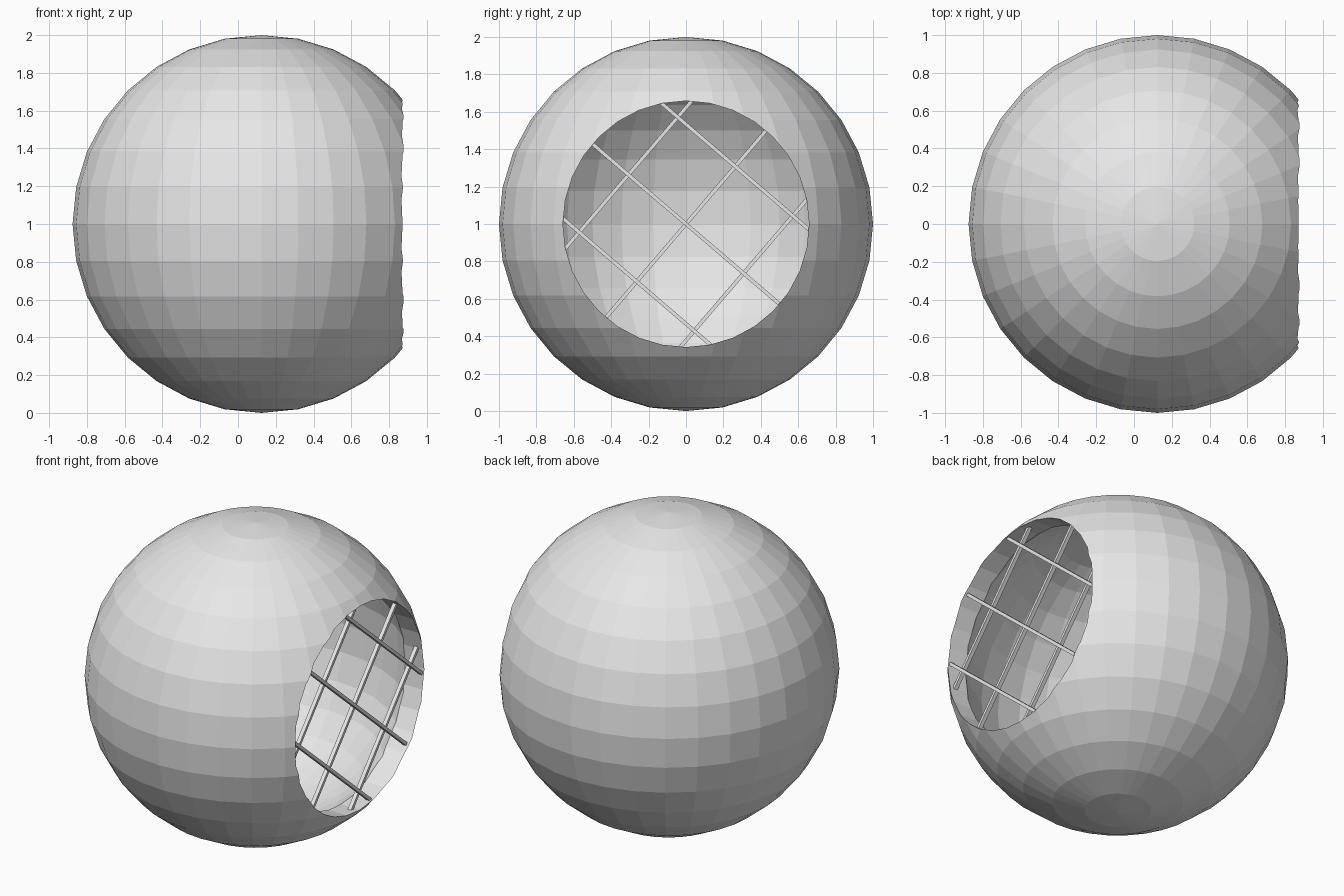
import bpy
from math import radians, sqrt
from mathutils import Matrix, Vector

if "Cube" in bpy.data.objects:
    bpy.data.objects.remove(bpy.data.objects["Cube"], do_unlink=True)

CENTRE = Vector((0.124, 0, 1))
HOLE_RADIUS = 0.658
SPACING = 0.405

grey = bpy.data.materials.new("light grey")
grey.use_nodes = True
colour = (0.8, 0.8, 0.8, 1)
grey.diffuse_color = colour
grey.node_tree.nodes["Principled BSDF"].inputs["Base Color"].default_value = colour

# Hollow faceted ball
bpy.ops.mesh.primitive_uv_sphere_add(segments=32, ring_count=16, radius=1, location=CENTRE)
shell = bpy.context.object
shell.name = "hollow_ball"
shell.data.materials.append(grey)
wall = shell.modifiers.new("wall", 'SOLIDIFY')
wall.thickness = 0.1
wall.offset = -1
bpy.ops.object.modifier_apply(modifier=wall.name)

# Round opening on the side
bpy.ops.mesh.primitive_cylinder_add(vertices=32, radius=HOLE_RADIUS, depth=1,
                                    location=CENTRE + Vector((0.85, 0, 0)),
                                    rotation=(0, radians(90), 0))
cutter = bpy.context.object
cutter.name = "opening_cutter"
cutter.hide_render = True
cutter.data.materials.append(grey)
bpy.context.view_layer.objects.active = shell
cut = shell.modifiers.new("opening", 'BOOLEAN')
cut.operation = 'DIFFERENCE'
cut.solver = 'EXACT'
cut.object = cutter
bpy.ops.object.modifier_apply(modifier=cut.name)
bpy.data.objects.remove(cutter, do_unlink=True)


def bar(name, angle, offset, depth):
    """Thin square bar across the opening, ending just inside its wall."""
    length = 2 * sqrt(HOLE_RADIUS ** 2 - offset ** 2) + 0.01
    bpy.ops.mesh.primitive_cube_add(size=1)
    obj = bpy.context.object
    obj.name = name
    obj.data.transform(Matrix.Translation(CENTRE + Vector((depth, 0, 0)))
                       @ Matrix.Rotation(radians(angle), 4, 'X')
                       @ Matrix.Translation((0, 0, offset))
                       @ Matrix.Diagonal((0.025, length, 0.02, 1)))
    obj.data.materials.append(grey)


# Crossed grille bars, one layer in front of the other
for i in (-1, 0, 1):
    bar(f"falling_bar_{i + 2}", -40.6, i * SPACING, 0.722)
    bar(f"rising_bar_{i + 2}", 49.4, i * SPACING, 0.7)
